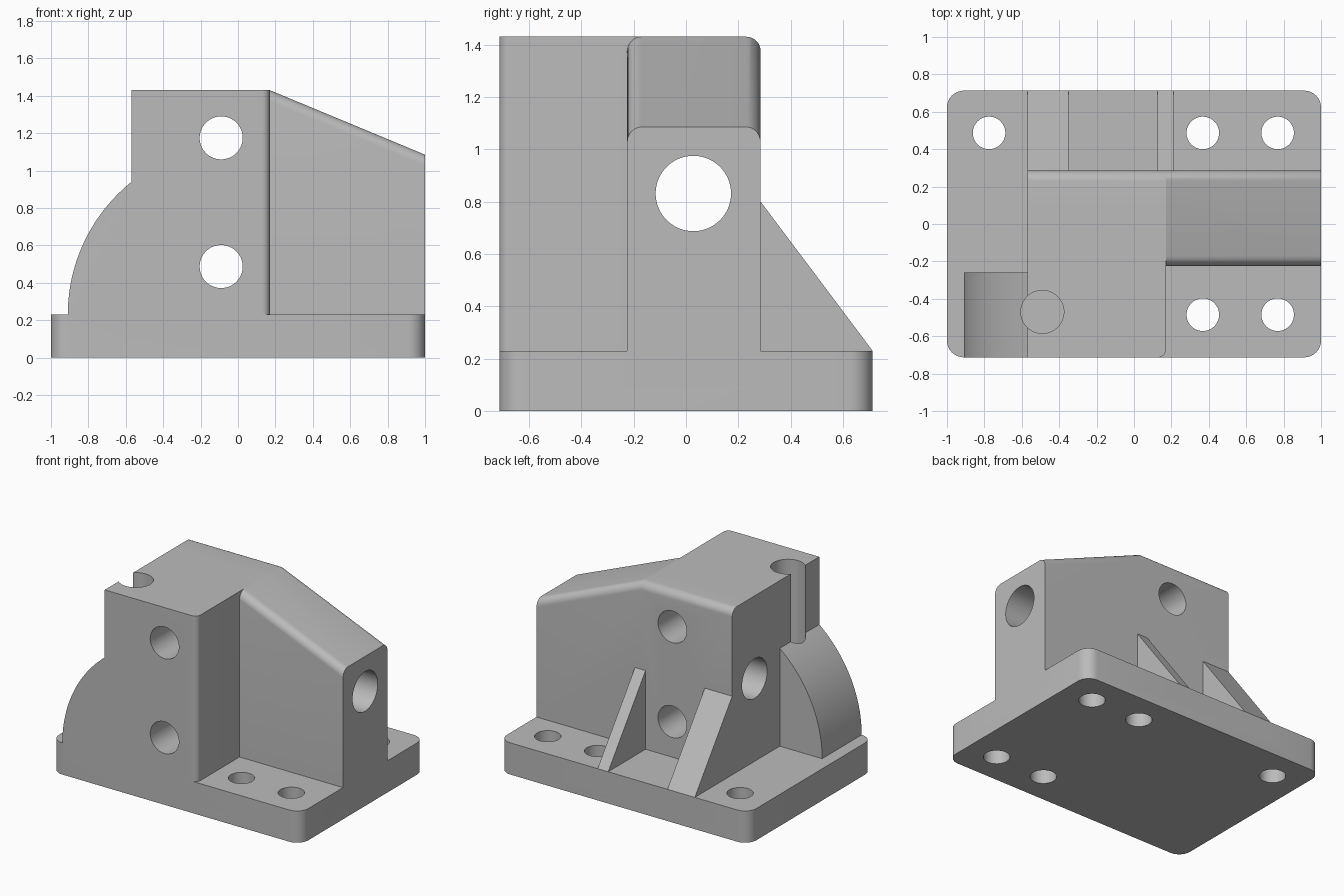
import bpy, bmesh, math
from mathutils import Vector, Matrix

cube = bpy.data.objects.get("Cube")
if cube:
    bpy.data.objects.remove(cube, do_unlink=True)

grey = bpy.data.materials.new("machined grey")
grey.use_nodes = True
grey.diffuse_color = (0.5, 0.5, 0.5, 1)
grey.node_tree.nodes["Principled BSDF"].inputs["Base Color"].default_value = (0.5, 0.5, 0.5, 1)

X, Y, Z = Vector((1, 0, 0)), Vector((0, 1, 0)), Vector((0, 0, 1))


def prism(name, points, axis, start, end, rounded=None, radius=0.0):
    """Extrude an outline along an axis; round the edges picked by a rule."""
    u, v = {"x": (Y, Z), "y": (X, Z), "z": (X, Y)}[axis]
    w = {"x": X, "y": Y, "z": Z}[axis]
    bm = bmesh.new()
    face = bm.faces.new([bm.verts.new(u * a + v * b + w * start) for a, b in points])
    new = bmesh.ops.extrude_face_region(bm, geom=[face])["geom"]
    bmesh.ops.translate(bm, vec=w * (end - start),
                        verts=[g for g in new if isinstance(g, bmesh.types.BMVert)])
    if rounded:
        edges = [e for e in bm.edges if rounded(e.verts[0].co, e.verts[1].co)]
        bmesh.ops.bevel(bm, geom=edges, offset=radius, segments=8, profile=0.5, affect="EDGES")
    return finish(bm, name)


def finish(bm, name):
    bmesh.ops.recalc_face_normals(bm, faces=bm.faces)
    mesh = bpy.data.meshes.new(name)
    bm.to_mesh(mesh)
    bm.free()
    mesh.materials.append(grey)
    obj = bpy.data.objects.new(name, mesh)
    bpy.context.collection.objects.link(obj)
    return obj


def drill(name, axis, center, radius, length):
    bm = bmesh.new()
    turn = Z.rotation_difference({"x": X, "y": Y, "z": Z}[axis]).to_matrix().to_4x4()
    bmesh.ops.create_cone(bm, cap_ends=True, segments=64, radius1=radius, radius2=radius,
                          depth=length, matrix=Matrix.Translation(center) @ turn)
    obj = finish(bm, name)
    obj.hide_render = True
    return obj


def rect(a0, a1, b0, b1):
    return [(a0, b0), (a1, b0), (a1, b1), (a0, b1)]


def upright(p, q):
    return abs(p.z - q.z) > 0.1


# Base plate with rounded corners
bracket = prism("bracket", rect(-1, 1, -0.713, 0.713), "z", 0, 0.23, upright, 0.09)

# Long housing with a sloping roof and rounded roof edges
housing = prism("housing", [(-0.57, 0.1), (1, 0.1), (1, 1.085), (0.17, 1.43), (-0.57, 1.43)],
                "y", -0.225, 0.285,
                lambda p, q: min(p.z, q.z) > 1 and abs(p.y - q.y) < 0.01, 0.055)

# Front block with one rounded upright corner
front_block = prism("front_block", rect(-0.57, 0.17, -0.713, 0.1), "z", 0.1, 1.43,
                    lambda p, q: upright(p, q) and p.x > 0 and p.y < 0, 0.04)

# Curved shoulder beside the front block
sweep = math.acos(0.57 / 0.91)
arc = [(-0.91 * math.cos(sweep * i / 24), 0.23 + 0.91 * math.sin(sweep * i / 24))
       for i in range(25)]
shoulder = prism("shoulder", arc + [(-0.5, arc[-1][1]), (-0.5, 0.1), (-0.91, 0.1)],
                 "y", -0.713, -0.26)

# Triangular ribs at the back
rib_outline = [(0.2, 0.1), (0.713, 0.1), (0.713, 0.23), (0.285, 0.8), (0.2, 0.8)]
ribs = [prism("rib", rib_outline, "x", a, b) for a, b in ((-0.57, -0.35), (0.125, 0.21))]

# Drilled holes: base bolts, cross holes, long bore and blind top hole
holes = [drill("bolt_hole", "z", (x, y, 0.1), 0.087, 0.6)
         for x, y in ((-0.775, 0.487), (0.368, 0.487), (0.768, 0.487),
                      (0.368, -0.485), (0.768, -0.485))]
holes += [drill("cross_hole", "y", (-0.09, 0, z), 0.115, 2) for z in (0.487, 1.175)]
holes.append(drill("long_bore", "x", (0, 0.028, 0.831), 0.144, 3))
holes.append(drill("top_hole", "z", (-0.49, -0.47, 1.15), 0.115, 0.9))

# Fuse the solids, then cut the holes
bpy.context.view_layer.objects.active = bracket
for tools, operation in (([housing, front_block, shoulder] + ribs, "UNION"),
                         (holes, "DIFFERENCE")):
    for tool in tools:
        mod = bracket.modifiers.new(tool.name, "BOOLEAN")
        mod.operation, mod.solver, mod.object = operation, "EXACT", tool
        bpy.ops.object.modifier_apply(modifier=mod.name)
        bpy.data.objects.remove(tool, do_unlink=True)

for obj in bpy.context.selected_objects:
    obj.select_set(False)
bracket.select_set(True)
bpy.ops.object.shade_smooth_by_angle(angle=math.radians(20))
